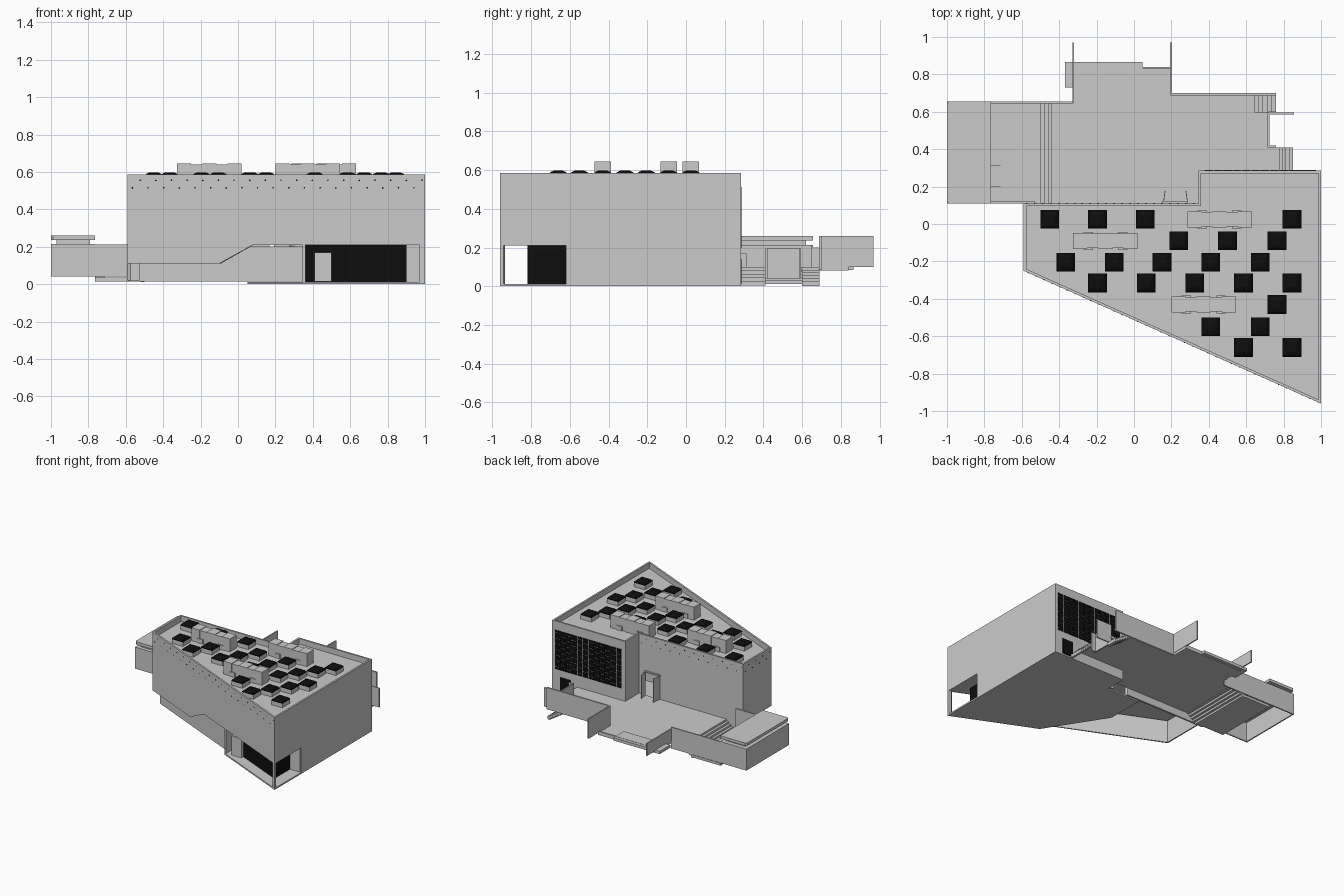
import bpy, bmesh, math
from mathutils import Vector, Matrix

if "Cube" in bpy.data.objects:
    bpy.data.objects.remove(bpy.data.objects["Cube"])

black = bpy.data.materials.new("black_glass")
black.diffuse_color = (0.004, 0.004, 0.004, 1)
black.use_nodes = True
black.node_tree.nodes["Principled BSDF"].inputs["Base Color"].default_value = black.diffuse_color


def finish(name, bm, mat=None):
    bmesh.ops.recalc_face_normals(bm, faces=bm.faces)
    me = bpy.data.meshes.new(name)
    bm.to_mesh(me)
    bm.free()
    ob = bpy.data.objects.new(name, me)
    bpy.context.collection.objects.link(ob)
    if mat:
        me.materials.append(mat)
    return ob


def loft(bm, a, b):
    """Solid between two matching outlines."""
    va, vb = [bm.verts.new(p) for p in a], [bm.verts.new(p) for p in b]
    bm.faces.new(va)
    bm.faces.new(vb[::-1])
    for i in range(len(a)):
        j = (i + 1) % len(a)
        bm.faces.new((va[i], va[j], vb[j], vb[i]))


def prism(name, pts, z0, z1, mat=None):
    bm = bmesh.new()
    loft(bm, [(x, y, z0) for x, y in pts], [(x, y, z1) for x, y in pts])
    return finish(name, bm, mat)


def add_box(bm, x0, x1, y0, y1, z0, z1):
    r = [(x0, y0), (x1, y0), (x1, y1), (x0, y1)]
    loft(bm, [(x, y, z0) for x, y in r], [(x, y, z1) for x, y in r])


def boxes(name, items, mat=None):
    bm = bmesh.new()
    for b in items:
        add_box(bm, *b)
    return finish(name, bm, mat)


def inset(pts, d):
    """Mitred inward offset of a counter-clockwise outline."""
    out = []
    for i in range(len(pts)):
        p0, p, p1 = (Vector(pts[(i + k) % len(pts)]) for k in (-1, 0, 1))
        e0, e1 = (p - p0).normalized(), (p1 - p).normalized()
        n0, n1 = Vector((-e0.y, e0.x)), Vector((-e1.y, e1.x))
        out.append(p + (n0 + n1) * d / (1 + n0.dot(n1)))
    return out


def stairs(name, x_low, x_high, y0, y1, z_low, z_high, n):
    items = []
    for i in range(n):
        a = x_low + (x_high - x_low) * i / n
        b = x_low + (x_high - x_low) * (i + 1) / n
        z = z_low + (z_high - z_low) * (i + 1) / n
        items.append((min(a, b), max(a, b), y0, y1, z - 0.025, z))
    return boxes(name, items)


# Main block: facade panels with profiles (fraction along wall, height)
plan = [(-.59, -.25), (1, -.96), (1, .285), (.345, .285), (.345, .11), (-.59, .11)]
inner = inset(plan, 0.014)
TOP = 0.585
facades = {
    "front_facade": [(0, .11), (.308, .11), (.421, .21), (1, .21), (1, TOP), (0, TOP)],
    "right_facade": [(0, .21), (.273, .21), (.273, 0), (1, 0), (1, TOP), (0, TOP)],
    "rear_window_facade": [(0, 0), (1, 0), (1, TOP), (0, TOP)],
    "rear_return_facade": [(0, 0), (1, 0), (1, TOP), (0, TOP)],
    "rear_facade": [(0, .02), (.064, .02), (.064, .29), (.203, .29), (.203, .02),
                    (1, .02), (1, TOP), (0, TOP)],
    "left_facade": [(0, .11), (1, .11), (1, TOP), (0, TOP)],
}
for i, (name, prof) in enumerate(facades.items()):
    j = (i + 1) % 6
    bm = bmesh.new()
    sides = []
    for ring in (plan, inner):
        a, b = Vector(ring[i]), Vector(ring[j])
        sides.append([(*a.lerp(b, t), z) for t, z in prof])
    loft(bm, *sides)
    finish(name, bm)
prism("upper_floors", [tuple(p) for p in inner], .21, .54)

# Ground floor: plate, set-back base wall, glazed corner porch
prism("ground_plate", [(1, -.96), (1, .285), (.345, .285), (.345, .11), (.05, .11),
                       (.05, -.2), (.35, -.67)], 0, .012)
prism("set_back_base_wall", [(-.53, .11), (-.53, -.24), (.36, -.637), (.36, -.627),
                             (-.52, -.233), (-.52, .11)], .015, .2)
prism("porch_front_glass", [(.36, -.58), (.9, -.82), (.9, -.81), (.36, -.57)], .012, .21, black)
boxes("porch_side_glass", [(.89, .9, -.82, -.62, .012, .21)], black)
boxes("porch_end_walls", [(.89, .99, -.62, -.61, .012, .21), (.345, .36, -.665, -.57, .012, .21)])
prism("porch_corner_post", [(.97, -.9466), (1, -.96), (1, -.942), (.985, -.935)], .012, .21)
boxes("porch_entrance", [(.41, .5, -.67, -.6, .015, .17)])

# Bolt holes in two staggered rows below the parapet
bm = bmesh.new()
for i, n in ((0, 19), (4, 11), (5, 4)):
    a, b = Vector(plan[i]), Vector(plan[(i + 1) % 6])
    e = (b - a).normalized()
    rot = Vector((e.y, -e.x, 0)).to_track_quat('Z', 'Y').to_matrix().to_4x4()
    for k in range(n):
        for off, z in ((.3, .515), (.8, .555)):
            p = a.lerp(b, (k + off) / n)
            bmesh.ops.create_cone(bm, cap_ends=True, segments=8, radius1=.004, radius2=.004,
                                  depth=.003, matrix=Matrix.Translation((*p, z)) @ rot)
finish("facade_holes", bm, black)

# Rear window grid, staggered panes
panes = []
cols, rows = 12, 7
w, h = .6 / cols, .32 / rows
for c in range(cols):
    x = .375 + c * w
    s = h / 2 if c % 2 else 0
    for r in range(rows + (1 if s else 0)):
        z0 = max(.195, .195 + r * h - s)
        z1 = min(.515, .195 + (r + 1) * h - s)
        panes.append((x + .002, x + w - .002, .284, .288, z0 + .002, z1 - .002))
boxes("rear_window_panes", panes, black)
boxes("rear_side_door", [(.83, .93, .284, .288, .012, .14)], black)

# Rear double door, leaves standing open
for name, x0, x1 in (("left", .155, .165), ("right", .285, .275)):
    prism(name + "_door_leaf", [(x0, .11), (x0 + .004, .11), (x1 + .004, .18), (x1, .18)], .1, .29)
boxes("door_head", [(.15, .29, .1, .122, .29, .3)])

# Skylights: curb boxes with shallow black domes
rows = {.025: (-.45, -.195, .06, .845), -.09: (.24, .5, .765),
        -.205: (-.365, -.105, .15, .41, .675), -.315: (-.195, .065, .325, .585, .845),
        -.43: (.765,), -.55: (.41, .675), -.66: (.585, .845)}
curbs, domes = bmesh.new(), bmesh.new()
for y, xs in rows.items():
    for x in xs:
        add_box(curbs, x - .048, x + .048, y - .048, y + .048, .54, .574)
        rings = [(.05, .574), (.05, .58), (.04, .59), (.022, .598)]
        for (r0, z0), (r1, z1) in zip(rings, rings[1:]):
            q = ((-1, -1), (1, -1), (1, 1), (-1, 1))
            loft(domes, [(x + r0 * a, y + r0 * b, z0) for a, b in q],
                 [(x + r1 * a, y + r1 * b, z1) for a, b in q])
finish("skylight_curbs", curbs)
finish("skylight_domes", domes, black)

# Rooftop air units: long casing with ribs and side hoods
for k, (x, y) in enumerate(((.285, .025), (-.325, -.09), (.2, -.43))):
    parts = [(x, x + .345, y - .038, y + .038, .54, .64)]
    for a in (0, .135, .27):
        parts.append((x + a, x + a + .075, y - .043, y + .043, .54, .645))
    for a in (.055, .24):
        parts.append((x + a, x + a + .05, y - .048, y + .048, .54, .575))
    boxes("roof_air_unit_%d" % (k + 1), parts)

# Rear plaza and its parapets
prism("plaza", [(-.42, .11), (.345, .11), (.345, .285), (.76, .285), (.76, .41), (.72, .41),
                (.72, .6), (.62, .6), (.62, .695), (.2, .695), (.2, .835), (-.325, .835),
                (-.325, .655), (-.42, .655)], .08, .1)
boxes("plaza_parapets", [
    (.195, .76, .687, .7, .085, .26), (.193, .203, .69, .97, .1, .26),
    (-.33, -.32, .65, .97, .1, .2), (-.325, .2, .83, .84, .08, .11),
    (.715, .725, .41, .595, .04, .195), (.715, .855, .585, .595, .04, .195),
    (.715, .76, .41, .42, .04, .195)])
boxes("plaza_landing", [(-.37, .045, .73, .865, .085, .108)])
stairs("east_stairs", .85, .76, .285, .41, .01, .1, 5)
stairs("north_stairs", .76, .62, .6, .69, .01, .1, 6)
stairs("west_stairs", -.52, -.42, .11, .65, .02, .1, 5)
boxes("lower_deck", [(-.765, -.52, .115, .65, .015, .035)])

# West pavilion: open-bottomed walls and raised roof cap
boxes("west_walls", [
    (-1, -.325, .645, .655, .04, .212), (-1, -.53, .11, .12, .04, .212),
    (-1, -.99, .11, .655, .04, .212), (-.775, -.765, .11, .2, .04, .212),
    (-.775, -.765, .31, .655, .04, .212), (-.775, -.765, .2, .31, .17, .212)])
boxes("west_door_leaves", [(-.765, -.715, .197, .201, .036, .17), (-.765, -.715, .309, .313, .036, .17)])
boxes("west_roof", [(-1, -.765, .11, .655, .2, .214), (-.97, -.79, .14, .62, .214, .237)])
c = .012
prism("west_roof_cap", [(-1 + c, .11), (-.765, .11), (-.765, .655), (-1 + c, .655),
                        (-1, .655 - c), (-1, .11 + c)], .237, .26)
